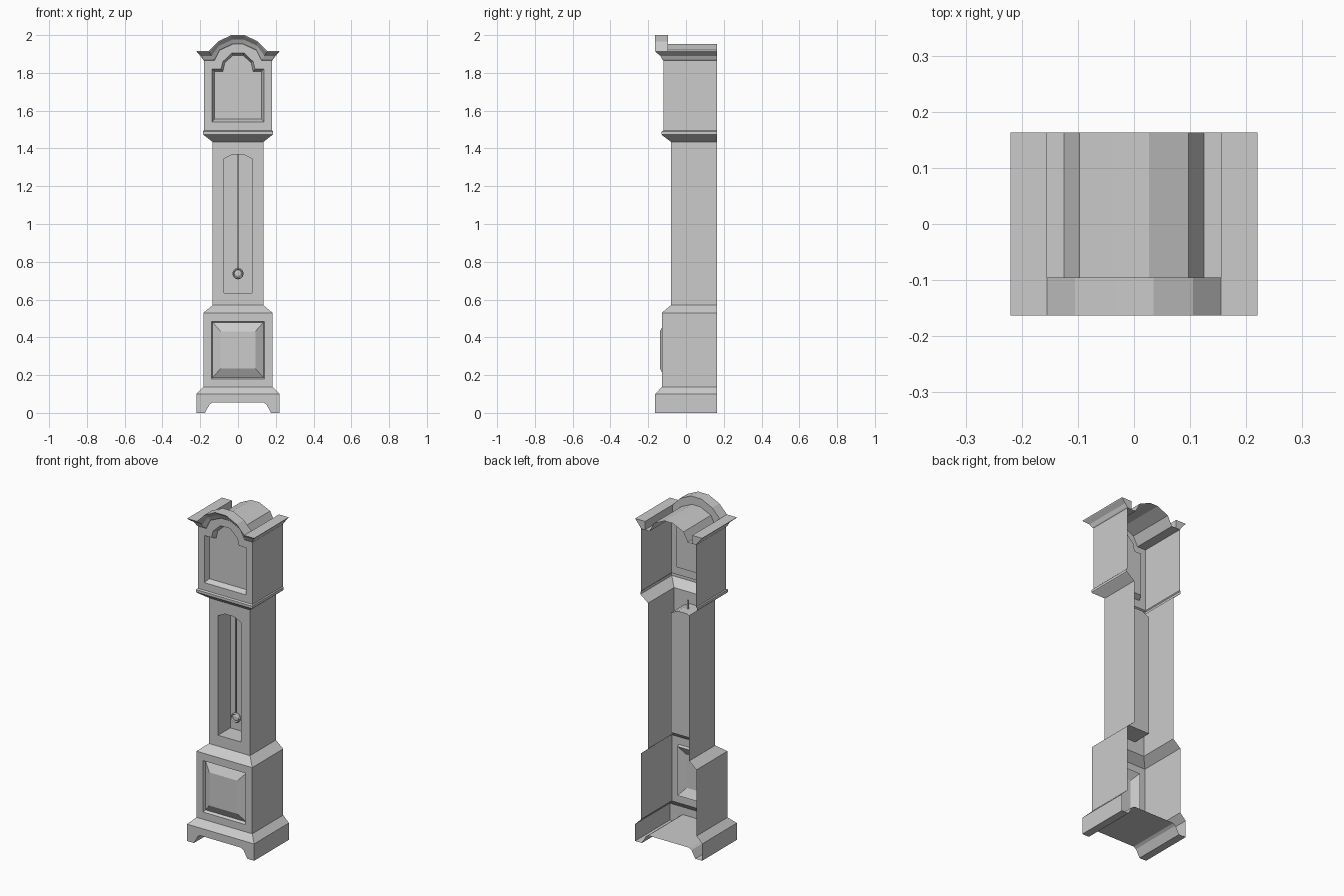
import bpy, bmesh, math
from mathutils import Matrix

if "Cube" in bpy.data.objects:
    bpy.data.objects.remove(bpy.data.objects["Cube"])

BACK = 0.163


def finish(bm, name):
    bmesh.ops.remove_doubles(bm, verts=bm.verts, dist=0.0001)
    bmesh.ops.recalc_face_normals(bm, faces=bm.faces)
    me = bpy.data.meshes.new(name)
    bm.to_mesh(me)
    bm.free()
    ob = bpy.data.objects.new(name, me)
    bpy.context.collection.objects.link(ob)
    return ob


def loft(bm, loops, closed=False, cap=False, skip=()):
    """Skin rows of points; skip lists (row, column) faces left open."""
    rows = [[bm.verts.new(p) for p in lp] for lp in loops]
    n = len(rows[0])
    for r in range(len(rows) - 1):
        for i in range(n if closed else n - 1):
            if (r, i) not in skip:
                j = (i + 1) % n
                bm.faces.new((rows[r][i], rows[r][j], rows[r + 1][j], rows[r + 1][i]))
    if cap:
        bm.faces.new(rows[-1])


def polygon(bm, pts):
    bm.faces.new([bm.verts.new(p) for p in pts])


def mirrored(half):
    """Right-hand (x, z) points from outside to centre, continued to the left."""
    return half + [(-x, z) for x, z in reversed(half)]


def at(path, y):
    return [(x, y, z) for x, z in path]


def rect(w, z0, z1):
    return mirrored([(w, z0), (w, z1)])


def plate_with_hole(bm, outer, inner, y):
    edges = []
    for path in (outer, inner):
        vs = [bm.verts.new(p) for p in at(path, y)]
        edges += [bm.edges.new((vs[i], vs[i - 1])) for i in range(len(vs))]
    bmesh.ops.triangle_fill(bm, use_beauty=True, use_dissolve=False, edges=edges)


# Case shell, open at the back: (z, half width, front y)
levels = [(.10, .22, -.163), (.137, .183, -.128), (.53, .183, -.128), (.57, .135, -.08),
          (1.435, .135, -.08), (1.47, .18, -.126), (1.475, .185, -.13),
          (1.49, .185, -.13), (1.495, .18, -.12)]
bm = bmesh.new()
loft(bm, [[(w, BACK, z), (w, f, z), (-w, f, z), (-w, BACK, z)] for z, w, f in levels],
     skip={(1, 1), (3, 1)})
finish(bm, "case_shell")

# Plinth with bracket feet
foot = mirrored([(.22, .10), (.22, 0), (.175, 0), (.15, .045), (.135, .055)])
bm = bmesh.new()
loft(bm, [at(foot, BACK), at(foot, -.163)])
polygon(bm, at(foot, -.163))
finish(bm, "plinth_feet")

# Lower front with raised panel
bm = bmesh.new()
opening = rect(.14, .18, .485)
plate_with_hole(bm, rect(.183, .137, .53), opening, -.128)
loft(bm, [at(opening, -.128), at(rect(.134, .188, .479), -.112),
          at(rect(.092, .235, .432), -.138)], closed=True, cap=True)
finish(bm, "base_front_panel")

# Trunk front with deep pendulum recess
bm = bmesh.new()
door = mirrored([(.075, .635), (.075, 1.345), (.03, 1.367)])
plate_with_hole(bm, rect(.135, .57, 1.435), door, -.08)
loft(bm, [at(door, -.08), at(door, .035)], closed=True, cap=True)
finish(bm, "trunk_front")

# Hood body: arched outline carried back as walls and barrel roof
arch = [(.125, 1.865), (.097, 1.92), (.027, 1.952)]
outline = mirrored([(.18, 1.495), (.18, 1.865)] + arch)
dial_hole = mirrored([(.137, 1.54), (.137, 1.82), (.09, 1.82), (.08, 1.86), (.032, 1.906)])
dial_edge = mirrored([(.125, 1.555), (.125, 1.808), (.08, 1.808), (.07, 1.853), (.027, 1.893)])
bm = bmesh.new()
loft(bm, [at(outline, -.12), at(outline, BACK)])
plate_with_hole(bm, outline, dial_hole, -.12)
loft(bm, [at(dial_hole, -.12), at(dial_edge, -.09)], closed=True, cap=True)
finish(bm, "hood")

# Cornice: coved moulding following the sides and the arch
low = mirrored([(.18, 1.865)] + arch)
crest = [(.155, 1.915), (.105, 1.967), (.035, 2.0)]
high = mirrored([(.22, 1.915)] + crest)
bm = bmesh.new()
rows = []
for t, s in ((0, 0), (.1, .12), (.5, .35), (.9, .93), (1, 1)):
    row = []
    for (x0, z0), (x1, z1) in zip(low, high):
        k = s if abs(x0) > .15 else t
        row.append((x0 + (x1 - x0) * k, -.12 - .043 * s, z0 + (z1 - z0) * t))
    first, last = row[0], row[-1]
    rows.append([(first[0], BACK, first[2])] + row + [(last[0], BACK, last[2])])
loft(bm, rows)
for m in (1, -1):
    # flat top and inner wall of each side cornice
    side = [(m * .22, 1.915), (m * .155, 1.915), (m * .155, 1.865)]
    loft(bm, [at(side[:2], -.163), at(side[:2], BACK)])
    loft(bm, [at(side[1:], -.095), at(side[1:], BACK)])
    polygon(bm, at([(m * .18, 1.865)] + side, BACK))
finish(bm, "cornice")

# Arched crest top and its rear face
top = mirrored(crest)
bm = bmesh.new()
loft(bm, [at(top, -.163), at(top, -.095)])
wall = mirrored([(.155, 1.865)] + crest)
polygon(bm, at(wall + mirrored(arch)[::-1], -.095))
finish(bm, "crest")

# Pendulum rod
bm = bmesh.new()
bmesh.ops.create_cube(bm, size=1, matrix=Matrix.Translation((0, -.02, 1.09))
                      @ Matrix.Diagonal((.008, .006, .66, 1)))
finish(bm, "pendulum_rod")

# Pendulum bob: disc with raised rim and domed centre
bm = bmesh.new()
loft(bm, [[(r * math.cos(a * math.pi / 6), y, .737 + r * math.sin(a * math.pi / 6))
           for a in range(12)]
          for r, y in ((.018, -.012), (.03, -.014), (.03, -.022), (.025, -.028),
                       (.02, -.022), (.012, -.026))], closed=True, cap=True)
bmesh.ops.holes_fill(bm, edges=bm.edges, sides=0)
finish(bm, "pendulum_bob")
